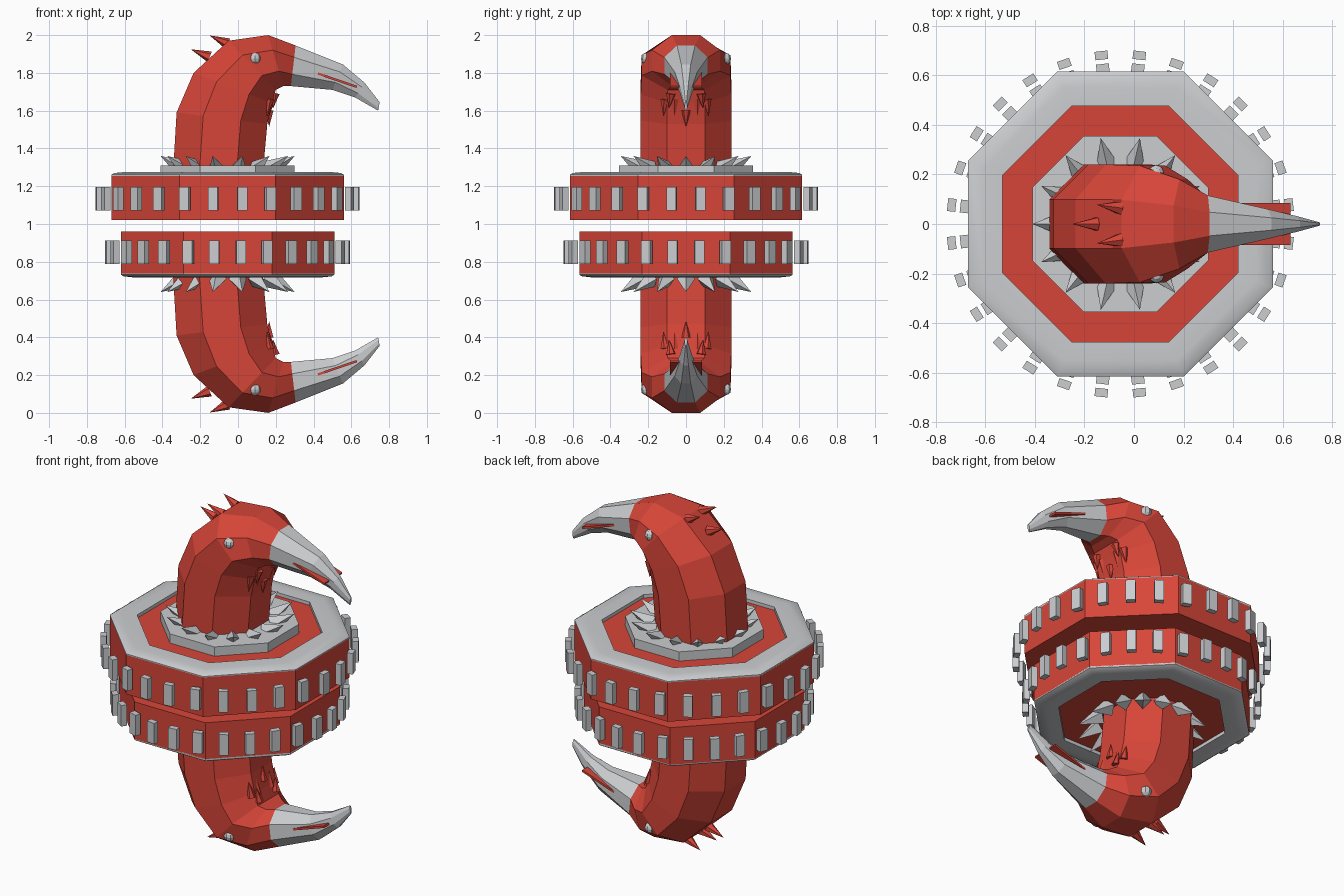
import bpy, bmesh
from math import pi, cos, sin
from mathutils import Matrix, Vector

if "Cube" in bpy.data.objects:
    bpy.data.objects.remove(bpy.data.objects["Cube"])


def material(name, colour):
    m = bpy.data.materials.new(name)
    m.use_nodes = True
    m.diffuse_color = (*colour, 1)
    m.node_tree.nodes["Principled BSDF"].inputs["Base Color"].default_value = (*colour, 1)
    return m


RED = material("red", (0.68, 0.06, 0.04))
GREY = material("light grey", (0.60, 0.61, 0.63))
CX = -0.055  # axis of the round parts


def finish(name, bm, mat, flip=False, smooth=False):
    """Turn a bmesh into an object; flip reflects it into the lower half."""
    if flip:
        bmesh.ops.transform(bm, verts=bm.verts, matrix=Matrix.Translation((0, 0, 2)) @ Matrix.Diagonal((1, 1, -1, 1)))
    bmesh.ops.recalc_face_normals(bm, faces=bm.faces)
    mesh = bpy.data.meshes.new(name)
    bm.to_mesh(mesh)
    bm.free()
    mesh.materials.append(mat)
    ob = bpy.data.objects.new(name, mesh)
    bpy.context.collection.objects.link(ob)
    if smooth:
        bpy.ops.object.select_all(action='DESELECT')
        ob.select_set(True)
        bpy.context.view_layer.objects.active = ob
        bpy.ops.object.shade_smooth_by_angle(angle=pi / 6)


def loft(rings, closed=False):
    """Skin rings of points; cap the ends or close the loop."""
    bm = bmesh.new()
    loops = [[bm.verts.new(p) for p in r] for r in rings]
    pairs = list(zip(loops, loops[1:]))
    if closed:
        pairs.append((loops[-1], loops[0]))
    else:
        bm.faces.new(loops[0])
        bm.faces.new(loops[-1])
    for a, b in pairs:
        for i in range(len(a)):
            j = (i + 1) % len(a)
            bm.faces.new((a[i], a[j], b[j], b[i]))
    return bm


def octagon(apothem, z):
    r = apothem / cos(pi / 8)
    return [(CX + r * cos((i + .5) * pi / 4), r * sin((i + .5) * pi / 4), z) for i in range(8)]


def section(outer, inner, half_y):
    """Octagonal section of the neck between its outer and inner edge."""
    o, n = Vector((outer[0], 0, outer[1])), Vector((inner[0], 0, inner[1]))
    mid, axis = (o + n) / 2, (o - n) / 2
    pts = []
    for i in range(8):
        a = (i + .5) * pi / 4
        pts.append(mid + (axis * cos(a) + Vector((0, half_y * sin(a), 0))) / cos(pi / 8))
    return pts


def spike(bm, base, tip, radius, sides):
    base, tip = Vector(base), Vector(tip)
    d = tip - base
    m = Matrix.Translation((base + tip) / 2) @ d.to_track_quat('Z', 'Y').to_matrix().to_4x4()
    bmesh.ops.create_cone(bm, cap_ends=True, segments=sides, radius1=radius, radius2=0, depth=d.length, matrix=m)


def teeth(name, r, z):
    bm = bmesh.new()
    for i in range(28):
        m = Matrix.Translation((CX, 0, z)) @ Matrix.Rotation((i + .5) * pi / 14, 4, 'Z')
        m = m @ Matrix.Translation((r, 0, 0)) @ Matrix.Diagonal((.034, .052, .125, 1))
        bmesh.ops.create_cube(bm, size=1, matrix=m)
    finish(name, bm, GREY)


NECK = [((-.345, 1.25), (.13, 1.25), .24), ((-.325, 1.59), (.155, 1.53), .24),
        ((-.235, 1.80), (.18, 1.64), .24), ((-.05, 1.97), (.20, 1.71), .235),
        ((.16, 2.0), (.24, 1.73), .18), ((.305, 1.945), (.28, 1.73), .115)]
BEAK = [NECK[-1], ((.555, 1.845), (.50, 1.71), .06),
        ((.67, 1.748), (.62, 1.67), .032), ((.75, 1.645), (.742, 1.6), .007)]

for side, flip in (("upper", False), ("lower", True)):
    # drum with a raised rim
    ap = .565 if flip else .615
    low, top = (1.04, 1.262) if flip else (1.02, 1.255)
    finish(side + "_drum", loft([octagon(ap, low), octagon(ap, top)]), RED, flip)
    k = ap / .615
    rim = [(.475, top - .005), (ap / k, top - .005), (ap / k, top + .006), (.60, top + .015),
           (.55, top + .02), (.475, top + .02)]
    finish(side + "_rim", loft([octagon(a * k, z) for a, z in rim], True), GREY, flip, True)
    teeth(side + "_teeth", .632 if flip else .684, .85 if flip else 1.133)

    # neck and beak
    finish(side + "_neck", loft([section(*s) for s in NECK]), RED, flip)
    finish(side + "_beak", loft([section(*s) for s in BEAK]), GREY, flip)

    # mouth plate
    bm = bmesh.new()
    m = Matrix.Translation((.515, 0, 1.765)) @ Matrix.Rotation(.33, 4, 'Y') @ Matrix.Diagonal((.24, .17, .012, 1))
    bmesh.ops.create_cube(bm, size=1, matrix=m)
    finish(side + "_mouth", bm, RED, flip)

    # eyes
    bm = bmesh.new()
    for s in (-1, 1):
        bmesh.ops.create_uvsphere(bm, u_segments=8, v_segments=6, radius=.032,
                                  matrix=Matrix.Translation((.09, s * .207, 1.875)))
    finish(side + "_eyes", bm, GREY, flip)

    # collar of spikes
    bm = bmesh.new()
    for i in range(14):
        c, s = cos(i * pi / 7), sin(i * pi / 7)
        spike(bm, (CX + .235 * c, .235 * s, 1.29), (CX + .355 * c, .355 * s, 1.36), .048, 4)
    finish(side + "_collar_spikes", bm, GREY, flip)

    # crest horns on the back of the head
    bm = bmesh.new()
    spike(bm, (-.15, 0, 1.885), (-.25, 0, 1.925), .03, 6)
    for s in (-1, 1):
        spike(bm, (-.055, s * .065, 1.955), (-.15, s * .078, 1.998), .03, 6)
    finish(side + "_crest", bm, RED, flip)

    # throat feathers
    bm = bmesh.new()
    spike(bm, (.165, 0, 1.60), (.165, 0, 1.515), .026, 6)
    for s in (-1, 1):
        spike(bm, (.17, s * .06, 1.66), (.165, s * .06, 1.57), .026, 6)
        spike(bm, (.165, s * .11, 1.66), (.155, s * .12, 1.57), .026, 6)
        spike(bm, (.195, s * .08, 1.69), (.185, s * .09, 1.61), .026, 6)
    finish(side + "_throat_feathers", bm, RED, flip)

# step around the upper neck
finish("upper_collar", loft([octagon(.355, 1.24), octagon(.355, 1.31)]), GREY)
